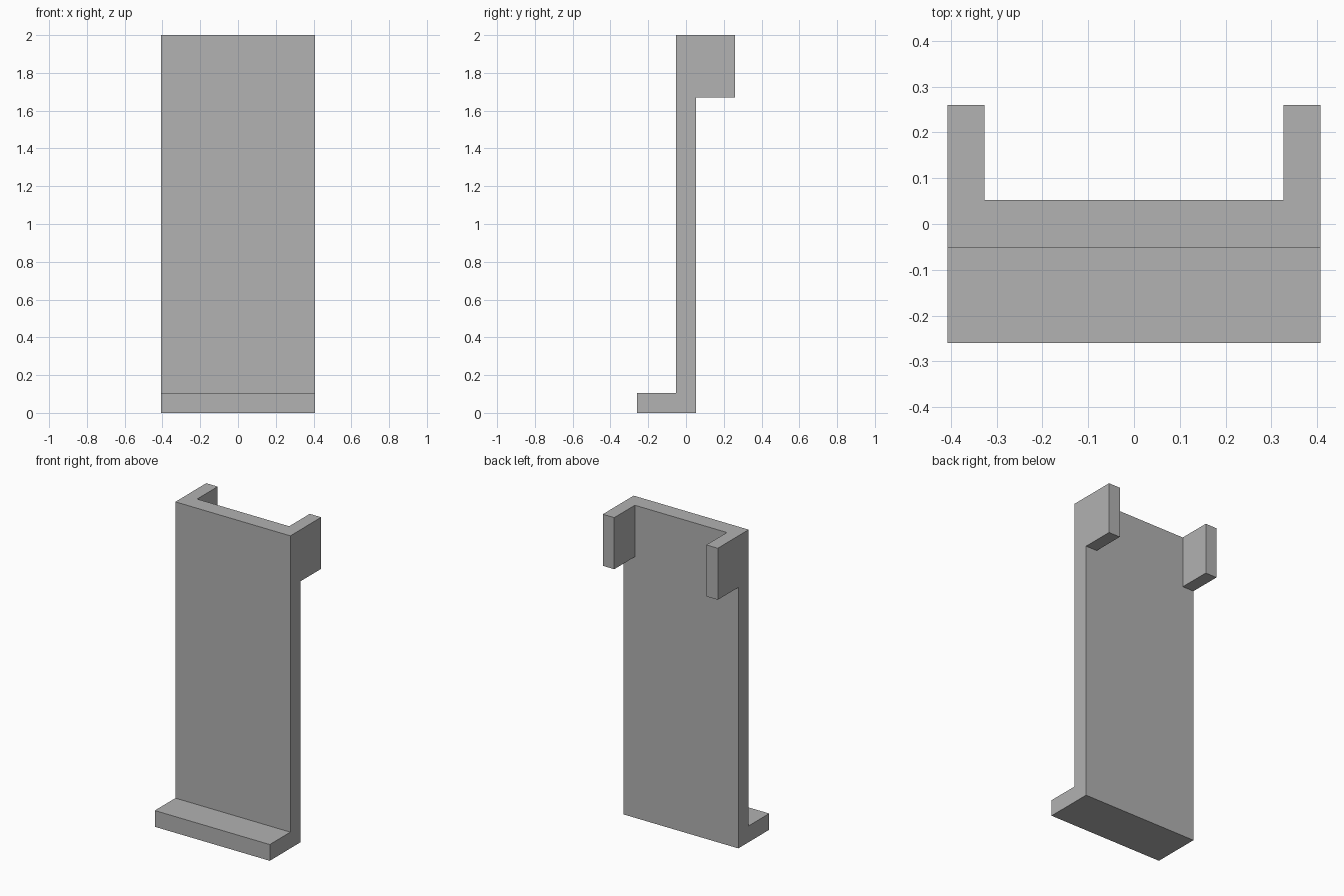
import bpy
import bmesh
from mathutils import Vector

cube = bpy.data.objects.get("Cube")
if cube:
    bpy.data.objects.remove(cube, do_unlink=True)

HALF_WIDTH = 0.407
HALF_THICK = 0.052
REACH = 0.26        # how far the ledge and the hooks extend in y
LEDGE_TOP = 0.104
HOOK_BOTTOM = 1.67
HOOK_INNER = 0.326
HEIGHT = 2.0

# Grey plastic
grey = bpy.data.materials.new("grey")
grey.use_nodes = True
colour = (0.445, 0.445, 0.445, 1)
grey.diffuse_color = colour
grey.node_tree.nodes["Principled BSDF"].inputs["Base Color"].default_value = colour

# Panel with a front ledge: L-shaped side profile, extruded across the width
profile = [(-REACH, 0), (HALF_THICK, 0), (HALF_THICK, HEIGHT),
           (-HALF_THICK, HEIGHT), (-HALF_THICK, LEDGE_TOP), (-REACH, LEDGE_TOP)]
bm = bmesh.new()
side = bm.faces.new([bm.verts.new((-HALF_WIDTH, y, z)) for y, z in profile])
result = bmesh.ops.extrude_face_region(bm, geom=[side])
verts = [g for g in result["geom"] if isinstance(g, bmesh.types.BMVert)]
bmesh.ops.translate(bm, verts=verts, vec=(2 * HALF_WIDTH, 0, 0))
bmesh.ops.recalc_face_normals(bm, faces=bm.faces[:])

# Outline the hook roots on the panel
cuts = [((-HOOK_INNER, 0, 0), (1, 0, 0)), ((HOOK_INNER, 0, 0), (1, 0, 0)),
        ((0, 0, HOOK_BOTTOM), (0, 0, 1))]
for point, normal in cuts:
    bmesh.ops.bisect_plane(bm, geom=bm.verts[:] + bm.edges[:] + bm.faces[:],
                           plane_co=Vector(point), plane_no=Vector(normal))

# Two hooks drawn out of the upper back corners
roots = []
for face in bm.faces:
    centre = face.calc_center_median()
    if face.normal.y > 0.9 and abs(centre.x) > HOOK_INNER and centre.z > HOOK_BOTTOM:
        roots.append(face)
result = bmesh.ops.extrude_face_region(bm, geom=roots)
verts = [g for g in result["geom"] if isinstance(g, bmesh.types.BMVert)]
bmesh.ops.translate(bm, verts=verts, vec=(0, REACH - HALF_THICK, 0))

# Merge the flat faces
bmesh.ops.dissolve_limit(bm, angle_limit=0.01, verts=bm.verts[:], edges=bm.edges[:])
bmesh.ops.recalc_face_normals(bm, faces=bm.faces[:])

mesh = bpy.data.meshes.new("hooked_panel")
bm.to_mesh(mesh)
bm.free()
mesh.materials.append(grey)
panel = bpy.data.objects.new("hooked_panel", mesh)
bpy.context.collection.objects.link(panel)
